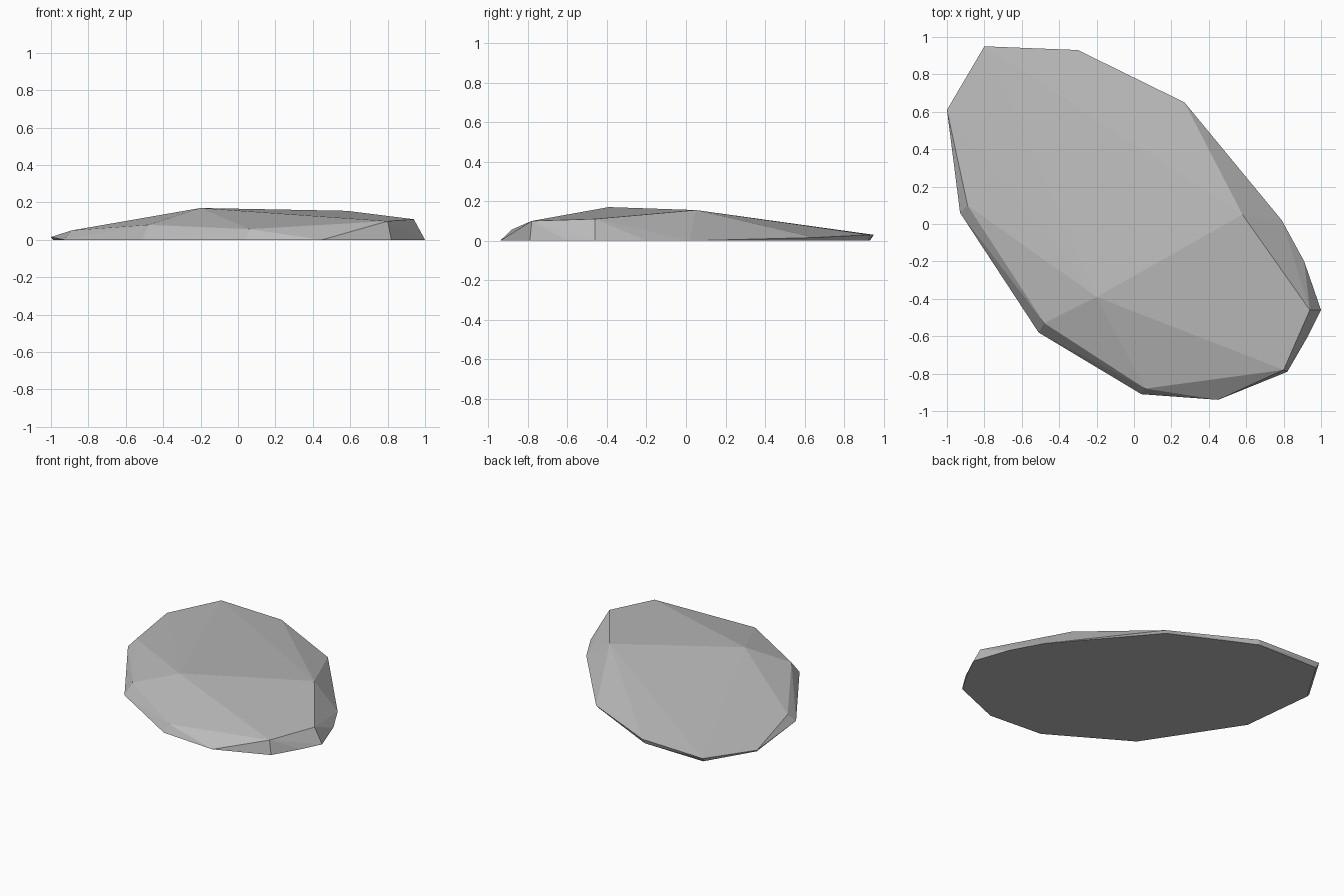
import bpy
import bmesh

default_cube = bpy.data.objects.get("Cube")
if default_cube:
    bpy.data.objects.remove(default_cube, do_unlink=True)


def make_material(name, colour):
    material = bpy.data.materials.new(name)
    material.use_nodes = True
    material.diffuse_color = colour
    shader = material.node_tree.nodes["Principled BSDF"]
    shader.inputs["Base Color"].default_value = colour
    shader.inputs["Roughness"].default_value = 0.9
    return material


def make_faceted_stone(name, ground_outline, upper_corners, material):
    """Wrap a flat footprint and the raised corners in a faceted shell."""
    mesh = bpy.data.meshes.new(name)
    bm = bmesh.new()
    for x, y in ground_outline:
        bm.verts.new((x, y, 0))
    for corner in upper_corners:
        bm.verts.new(corner)
    hull = bmesh.ops.convex_hull(bm, input=bm.verts[:], use_existing_faces=False)
    unused = {v for v in hull["geom_interior"] + hull["geom_unused"]
              if isinstance(v, bmesh.types.BMVert)}
    bmesh.ops.delete(bm, geom=list(unused), context="VERTS")
    # Merge the triangles of the flat underside into one face
    bmesh.ops.dissolve_limit(bm, angle_limit=0.005, verts=bm.verts[:], edges=bm.edges[:])
    bmesh.ops.recalc_face_normals(bm, faces=bm.faces[:])
    bm.to_mesh(mesh)
    bm.free()
    mesh.materials.append(material)
    stone = bpy.data.objects.new(name, mesh)
    bpy.context.collection.objects.link(stone)
    return stone


# Footprint on the ground, counter-clockwise from the left edge
footprint = [
    (-0.99, 0.6), (-0.93, 0.06), (-0.74, -0.22), (-0.51, -0.58),
    (0.04, -0.91), (0.45, -0.94), (0.82, -0.79), (0.93, -0.6),
    (1, -0.46), (0.91, -0.2), (0.79, 0.02), (0.26, 0.64),
    (-0.31, 0.92), (-0.79, 0.93),
]

# Two high points, then the rim of the upper facets
crown = [(-0.2, -0.39, 0.17), (0.58, 0.05, 0.155)]
rim = [
    (0.94, -0.46, 0.11), (0.8, -0.78, 0.1), (0.06, -0.88, 0.057),
    (-0.48, -0.53, 0.08), (-0.89, 0.1, 0.05), (-1, 0.61, 0.015),
    (-0.8, 0.95, 0.03), (-0.3, 0.93, 0.03), (0.27, 0.65, 0.016),
]

stone_grey = make_material("stone grey", (0.5, 0.5, 0.5, 1))
make_faceted_stone("flat_rock", footprint, crown + rim, stone_grey)
